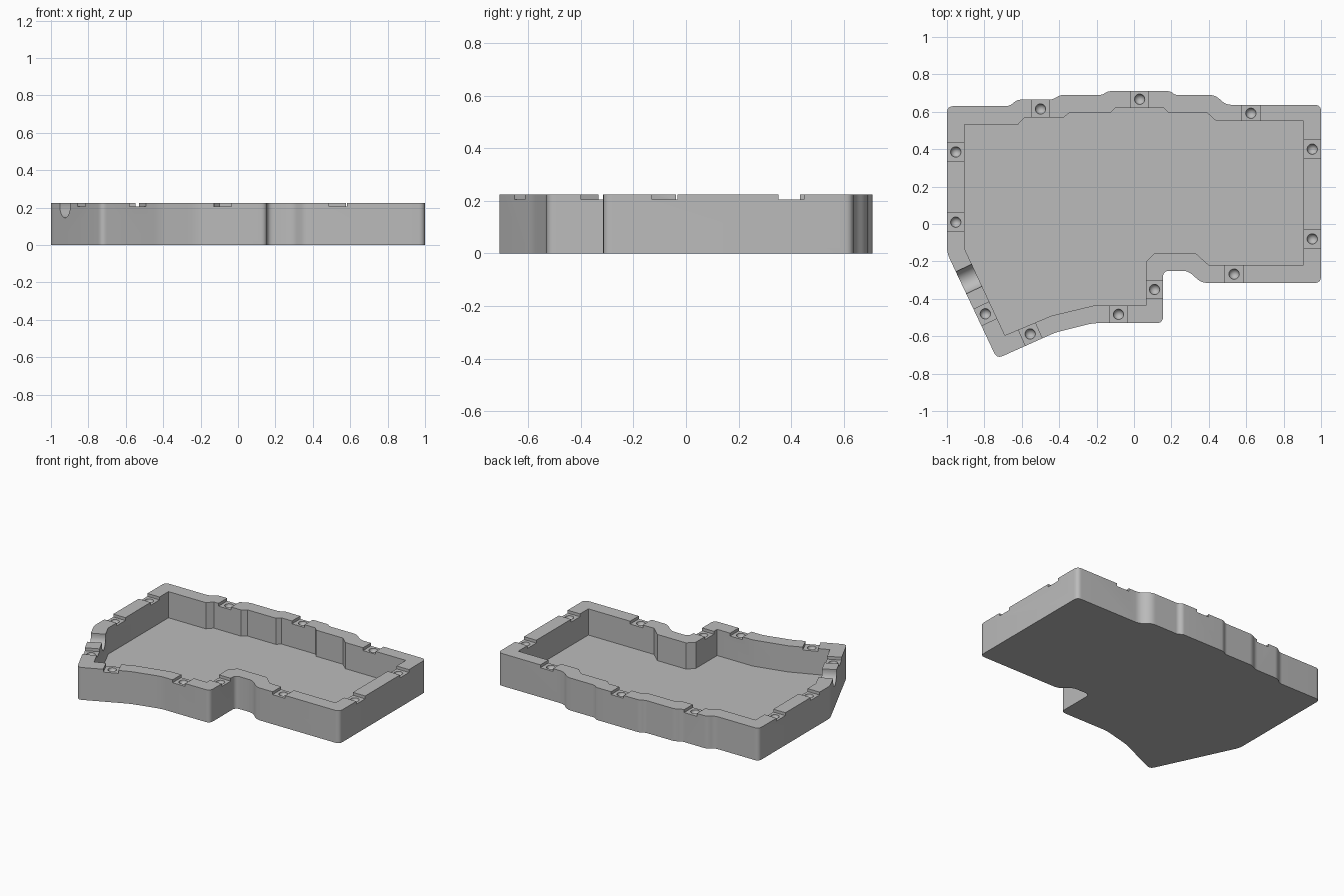
import bpy
import bmesh
from math import radians, atan2, degrees
from mathutils import Vector, Matrix

cube = bpy.data.objects.get("Cube")
if cube:
    bpy.data.objects.remove(cube, do_unlink=True)

HEIGHT, FLOOR, LEDGE = 0.225, 0.043, 0.205

grey = bpy.data.materials.new("plain grey")
grey.use_nodes = True
grey.diffuse_color = (0.5, 0.5, 0.5, 1)
grey.node_tree.nodes["Principled BSDF"].inputs["Base Color"].default_value = (0.5, 0.5, 0.5, 1)


def make_object(name, bm):
    bmesh.ops.recalc_face_normals(bm, faces=bm.faces)
    mesh = bpy.data.meshes.new(name)
    bm.to_mesh(mesh)
    bm.free()
    mesh.materials.append(grey)
    obj = bpy.data.objects.new(name, mesh)
    bpy.context.collection.objects.link(obj)
    return obj


def rounded(points, reach, steps=6):
    """Replace each corner with a small curve."""
    pts = [Vector(p) for p in points]
    result = []
    for i, p in enumerate(pts):
        a, b = pts[i - 1] - p, pts[(i + 1) % len(pts)] - p
        r = min(reach, 0.45 * a.length, 0.45 * b.length)
        start, end = p + a.normalized() * r, p + b.normalized() * r
        for k in range(steps + 1):
            t = k / steps
            result.append(start * (1 - t) ** 2 + p * 2 * t * (1 - t) + end * t * t)
    return result


def prism(name, points, low, high):
    bm = bmesh.new()
    face = bm.faces.new([bm.verts.new((p[0], p[1], low)) for p in points])
    top = bmesh.ops.extrude_face_region(bm, geom=[face])["geom"]
    bmesh.ops.translate(bm, vec=(0, 0, high - low),
                        verts=[v for v in top if isinstance(v, bmesh.types.BMVert)])
    return make_object(name, bm)


def box(bm, x, y, z, size, angle):
    place = (Matrix.Translation((x, y, z)) @ Matrix.Rotation(radians(angle), 4, "Z")
             @ Matrix.Diagonal((*size, 1)))
    bmesh.ops.create_cube(bm, size=1, matrix=place)


def carve(target, cutter):
    mod = target.modifiers.new(cutter.name, "BOOLEAN")
    mod.operation, mod.solver, mod.object = "DIFFERENCE", "EXACT", cutter
    bpy.context.view_layer.objects.active = target
    bpy.ops.object.modifier_apply(modifier=mod.name)
    bpy.data.objects.remove(cutter, do_unlink=True)


# Tray body
outer = [(-1, .63), (-.665, .63), (-.625, .665), (-.435, .665), (-.395, .69), (-.17, .69),
         (-.14, .71), (.195, .71), (.22, .69), (.435, .69), (.49, .637), (1, .637),
         (1, -.315), (.36, -.315), (.29, -.25), (.155, -.25), (.155, -.53), (-.22, -.53),
         (-.42, -.58), (-.733, -.72), (-1, -.155)]
tray = prism("tray", rounded(outer, 0.035), 0, HEIGHT)

# Cavity
inner = [(-.907, .532), (-.62, .532), (-.585, .57), (-.375, .57), (-.345, .595), (-.125, .595),
         (-.1, .62), (.16, .62), (.185, .595), (.39, .595), (.44, .55), (.905, .55),
         (.905, -.22), (.4, -.22), (.33, -.157), (.11, -.157), (.065, -.2), (.065, -.435),
         (-.21, -.435), (-.44, -.49), (-.69, -.595), (-.907, -.13)]
carve(tray, prism("cavity", inner, FLOOR, HEIGHT + 0.1))

# Screw seats on the rim: position and direction of the wall
slant = degrees(atan2(-.565, .267))
seats = [(-.953, .385, 90), (-.953, .01, 90), (.953, .4, 90), (.953, -.08, 90), (.11, -.35, 90),
         (-.5, .615, 0), (.03, .667, 0), (.625, .592, 0), (.535, -.268, 0), (-.083, -.483, 0),
         (-.555, -.588, 24), (-.795, -.48, slant)]
notches = bmesh.new()
for x, y, angle in seats:
    box(notches, x, y, LEDGE + 0.05, (0.097, 0.15, 0.1), angle)
carve(tray, make_object("notches", notches))

# Round dimples in the seats
dimples = bmesh.new()
for x, y, angle in seats:
    bmesh.ops.create_uvsphere(dimples, u_segments=20, v_segments=12, radius=0.028,
                              matrix=Matrix.Translation((x, y, LEDGE + 0.001)))
carve(tray, make_object("dimples", dimples))

# Round-bottomed cable slot through the slanted wall
slot_x, slot_y, slot_z, slot_r = -.878, -.292, .21, .065
slot = bmesh.new()
turn = Matrix.Rotation(radians(slant), 4, "Z") @ Matrix.Rotation(radians(90), 4, "X")
bmesh.ops.create_cone(slot, cap_ends=True, segments=40, radius1=slot_r, radius2=slot_r, depth=0.2,
                      matrix=Matrix.Translation((slot_x, slot_y, slot_z)) @ turn)
carve(tray, make_object("slot_round", slot))
slot = bmesh.new()
box(slot, slot_x, slot_y, slot_z + 0.05, (2 * slot_r, 0.2, 0.1), slant)
carve(tray, make_object("slot_top", slot))

# Smooth the rounded corners only
bpy.ops.object.select_all(action="DESELECT")
tray.select_set(True)
bpy.context.view_layer.objects.active = tray
bpy.ops.object.shade_smooth_by_angle(angle=radians(28))
